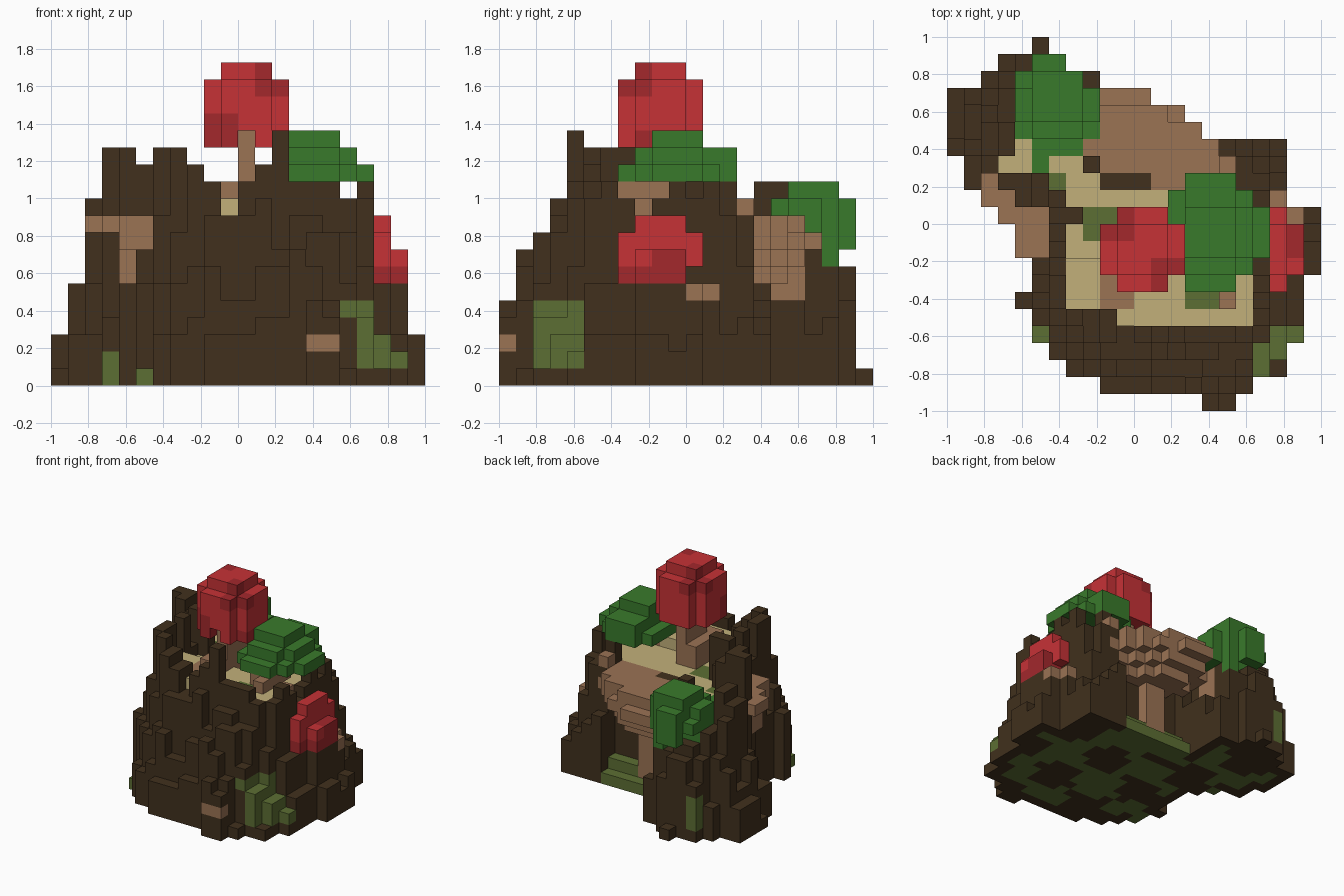
import bpy, bmesh, math, random

random.seed(4)
cube = bpy.data.objects.get("Cube")
if cube:
    bpy.data.objects.remove(cube, do_unlink=True)

U = 1 / 11  # edge of one block
N = 22


def linear(c):
    c /= 255
    return c / 12.92 if c <= 0.04045 else ((c + 0.055) / 1.055) ** 2.4


PALETTE = {"bark": (65, 48, 29), "tan": (155, 115, 84), "cream": (194, 176, 122),
           "leaf_green": (57, 122, 43), "moss": (92, 110, 51),
           "red": (198, 50, 54), "dark_red": (163, 40, 44)}
mats = {}
for name, rgb in PALETTE.items():
    m = bpy.data.materials.new(name)
    m.use_nodes = True
    col = [linear(c) for c in rgb] + [1]
    m.diffuse_color = col
    m.node_tree.nodes["Principled BSDF"].inputs["Base Color"].default_value = col
    mats[name] = m

cells = {}  # block position -> (part, colour)


def box(part, color, xs, ys, zs):
    """Fill an inclusive range of blocks."""
    for i in range(xs[0], xs[1] + 1):
        for j in range(ys[0], ys[1] + 1):
            for k in range(zs[0], zs[1] + 1):
                cells[i, j, k] = (part, color)


def disc(part, color, cx, cy, rx, ry, k, shear=0, first_row=0):
    """Fill one rounded layer of blocks, optionally slanted."""
    for i in range(N):
        for j in range(first_row, N):
            dy = j + .5 - cy
            dx = i + .5 - cx - shear * dy
            if (dx / rx) ** 2 + (dy / ry) ** 2 <= 1:
                cells[i, j, k] = (part, color)


def repaint(color, xs, ys, zs, part):
    """Recolour the blocks of one part inside a range."""
    for (i, j, k), (p, c) in list(cells.items()):
        if p == part and xs[0] <= i <= xs[1] and ys[0] <= j <= ys[1] and zs[0] <= k <= zs[1]:
            cells[i, j, k] = (p, color)


def trim(xs, ys, top):
    """Remove everything from a height upwards."""
    for key in list(cells):
        if xs[0] <= key[0] <= xs[1] and ys[0] <= key[1] <= ys[1] and key[2] >= top:
            del cells[key]


# Stump footprint per row, front to back, and the height limits per column and row
LO = [15, 9, 7, 6, 5, 5, 4, 5, 5, 5, 5, 4, 3, 1, 1, 0, 0, 0, 0, 2, 3, 5]
HI = [16, 17, 19, 19, 20, 20, 20, 20, 21, 21, 21, 21, 19, 19, 19, 8, 8, 8, 8, 8, 6, 5]
CAP_X = [3, 6, 11, 14, 14, 13, 14, 14, 13, 12, 10, 12, 13, 14, 12, 12, 12, 11, 12, 6, 6, 3]
CAP_Y = [5, 8, 9, 11, 13] + [14] * 9 + [11, 12, 12, 10, 9, 8, 7, 1]
# Cream ledge inside the rim
LEDGE = {5: (10, 17), 6: (7, 17), 7: (7, 17), 8: (7, 17), 9: (7, 17), 10: (7, 17),
         11: (8, 17), 12: (7, 18), 13: (6, 8), 14: (3, 7), 15: (4, 4), 16: (4, 4)}
# Single columns with their own height
TOWERS = {(3, 13): 14, (4, 13): 14, (4, 12): 14, (5, 12): 13, (6, 6): 14, (6, 7): 14, (7, 5): 14,
          (6, 9): 14, (8, 4): 13, (11, 4): 12, (12, 4): 13, (13, 4): 15, (14, 4): 12, (15, 4): 12,
          (16, 4): 12, (17, 4): 11, (18, 5): 11, (18, 6): 12, (18, 7): 11, (18, 8): 10, (18, 12): 12,
          (18, 13): 10, (16, 13): 12, (19, 12): 6, (4, 6): 6, (5, 6): 8, (5, 4): 1, (15, 0): 5,
          (16, 0): 4, (14, 1): 8, (12, 3): 11, (3, 15): 12, (3, 16): 12, (3, 20): 5, (17, 2): 6}

front_edge = [min([j for j in range(N) if LO[j] <= i <= HI[j]]) for i in range(N)]
back_edge = [max([j for j in range(N) if LO[j] <= i <= HI[j]]) for i in range(N)]

# Stump: ragged stepped columns round the ledge
for j in range(N):
    for i in range(LO[j], HI[j] + 1):
        steep = 8 if 5 <= j <= 13 else 3
        h = min(CAP_X[i], CAP_Y[j], steep + 3 * (i - LO[j]), 3 + 3 * (HI[j] - i),
                4 + 3 * (j - front_edge[i]), 6 + 4 * (back_edge[i] - j))
        if j >= 15:
            h = min(CAP_X[i], CAP_Y[j], 4 + 4 * (i - LO[j]), 5 + 3 * (HI[j] - i), 8 if i > 3 else 12)
        h = max(1, h - random.choice((0, 0, 0, 1, 2)))
        h = TOWERS.get((i, j), h)
        a, b = LEDGE.get(j, (1, 0))
        if a <= i <= b and (i, j) not in TOWERS:
            h = 11 if j < 9 else 10
            box("ledge", "cream", (i, i), (j, j), (h - 1, h - 1))
            h -= 1
        box("stump", "bark", (i, i), (j, j), (0, h - 1))

# Back corner stepping down, and the open hollow with a mossy floor
for n, h in enumerate((10, 10, 7, 4)):
    i = 16 + n
    trim((i, i), (14, 14), h)
    box("stump", "bark", (i, i), (14, 14), (0, h - 1))
    box("stump", "bark", (i, i), (15, 15), (0, 5 - n))
trim((9, 15), (14, 15), 0)
box("hollow_floor", "moss", (9, 15), (14, 15), (0, 0))
box("hollow_floor", "moss", (9, 15), (14, 14), (1, 1))

# Moss steps at the front corner
for i, rows, h in ((18, (2, 3), 4), (19, (2, 2), 1), (19, (3, 4), 3), (20, (4, 4), 2)):
    trim((i, i), rows, h)
    box("stump", "moss", (i, i), rows, (0, h - 1))
    repaint("bark", (i, i), rows, (0, 0), "stump")
repaint("moss", (17, 17), (2, 3), (4, 4), "stump")
repaint("moss", (18, 18), (4, 4), (3, 4), "stump")

# Moss and worn patches
for xs, ys, zs in (((3, 3), (11, 12), (0, 1)), ((5, 5), (4, 5), (0, 0)), ((3, 3), (20, 20), (1, 3))):
    repaint("moss", xs, ys, zs, "stump")
for xs, ys in (((8, 9), (10, 11)), ((14, 15), (6, 6)), ((6, 6), (13, 13))):
    repaint("moss", xs, ys, (0, 18), "ledge")
repaint("tan", (15, 16), (0, 0), (2, 2), "stump")
repaint("tan", (19, 21), (11, 12), (5, 5), "stump")
for (i, j, k), (p, c) in list(cells.items()):
    inner = all((i + a, j + b, 0) in cells for a in (-1, 0, 1) for b in (-1, 0, 1))
    if k == 0 and inner and math.sin(i + j * .4) + math.sin(j * 1.1 - i * .5) > -.1:
        cells[i, j, k] = (p, "moss")

# Large back bracket fungus, widening upwards on a stalk
for k, r in ((6, 2.8), (7, 3.8), (8, 4.5), (9, 3.9)):
    disc("back_bracket", "tan", 12.5, 14.2, r, r + .1, k, -.5, 13)
box("back_bracket", "tan", (11, 12), (14, 14), (1, 5))
box("stump", "bark", (9, 11), (13, 13), (0, 9))
box("stump", "bark", (17, 17), (13, 14), (0, 9))
box("back_bracket", "tan", (16, 16), (14, 14), (10, 10))

# Side bracket fungus on the right flank
trim((4, 5), (9, 11), 9)
for xs, ys, zs in (((4, 5), (9, 11), (9, 9)), ((3, 3), (11, 12), (9, 9)), ((2, 2), (12, 13), (9, 9)),
                   ((4, 5), (9, 11), (8, 8)), ((4, 4), (10, 11), (6, 7))):
    box("side_bracket", "tan", xs, ys, zs)

# Tall red mushroom with cut corners
box("red_stem", "tan", (9, 10), (6, 8), (10, 10))
box("red_stem", "tan", (10, 11), (7, 10), (10, 11))
for k in range(14, 18):
    disc("red_cap", "red", 11.5, 9.5, 2.6, 2.6, k)
box("red_cap", "red", (10, 12), (8, 10), (18, 18))
del cells[11, 7, 14]
box("red_stem", "tan", (11, 11), (8, 10), (12, 14))
for xs, ys, zs in (((9, 10), (7, 8), (14, 15)), ((12, 13), (7, 8), (17, 18)),
                   ((9, 10), (10, 11), (17, 18)), ((13, 13), (8, 8), (14, 14))):
    repaint("dark_red", xs, ys, zs, "red_cap")

# Large green mushroom on a leaning stem
trim((14, 18), (7, 13), 12)
box("green_stem", "tan", (16, 16), (6, 6), (11, 11))
box("green_stem", "tan", (15, 16), (7, 8), (10, 11))
box("green_stem", "tan", (17, 17), (8, 8), (10, 10))
for xs, ys, k in (((14, 16), (7, 13), 12), ((13, 17), (8, 12), 12), ((18, 18), (9, 11), 12),
                  ((14, 16), (8, 13), 13), ((17, 17), (9, 11), 13), ((14, 16), (9, 11), 14)):
    box("green_cap", "leaf_green", xs, ys, (k, k))
box("green_stem", "tan", (15, 16), (9, 9), (11, 12))

# Small green mushroom at the back
box("small_green_stem", "tan", (6, 7), (16, 17), (5, 9))
for xs, ys, zs in (((5, 7), (16, 19), (9, 10)), ((4, 8), (17, 18), (8, 10)), ((5, 7), (17, 19), (11, 11)),
                   ((5, 6), (20, 20), (8, 10)), ((7, 7), (19, 19), (7, 8)), ((4, 4), (19, 19), (9, 9)),
                   ((8, 8), (16, 16), (9, 9)), ((4, 4), (16, 16), (9, 9)), ((5, 5), (13, 15), (9, 9)),
                   ((6, 7), (15, 15), (9, 9))):
    box("small_green_cap", "leaf_green", xs, ys, zs)

# Red mushroom on the left flank
box("side_red_cap", "red", (19, 19), (7, 10), (6, 6))
box("side_red_cap", "red", (19, 19), (7, 11), (7, 8))
box("side_red_cap", "red", (20, 20), (8, 10), (6, 7))
box("side_red_cap", "red", (19, 19), (8, 10), (9, 9))
repaint("dark_red", (19, 20), (7, 8), (6, 6), "side_red_cap")
repaint("dark_red", (19, 20), (9, 10), (6, 7), "side_red_cap")

# Turn the blocks into one mesh per part, keeping only exposed sides
SIDES = []
for axis in range(3):
    for s in (0, 1):
        quad = []
        for a, b in ((0, 0), (1, 0), (1, 1), (0, 1)):
            p = [0, 0, 0]
            p[axis], p[(axis + 1) % 3], p[(axis + 2) % 3] = s, a, b
            quad.append(p)
        step = [0, 0, 0]
        step[axis] = 2 * s - 1
        SIDES.append((step, quad if s else quad[::-1]))

for part in sorted({p for p, c in cells.values()}):
    bm = bmesh.new()
    mesh = bpy.data.meshes.new(part)
    used = sorted({c for p, c in cells.values() if p == part})
    for c in used:
        mesh.materials.append(mats[c])
    for (i, j, k), (p, c) in cells.items():
        if p != part:
            continue
        for step, quad in SIDES:
            if (i + step[0], j + step[1], k + step[2]) in cells:
                continue
            vs = [bm.verts.new(((i + q[0]) * U - 1, (j + q[1]) * U - 1, (k + q[2]) * U)) for q in quad]
            bm.faces.new(vs).material_index = used.index(c)
    bmesh.ops.remove_doubles(bm, verts=bm.verts, dist=U / 100)
    bm.to_mesh(mesh)
    bm.free()
    bpy.context.collection.objects.link(bpy.data.objects.new(part, mesh))
